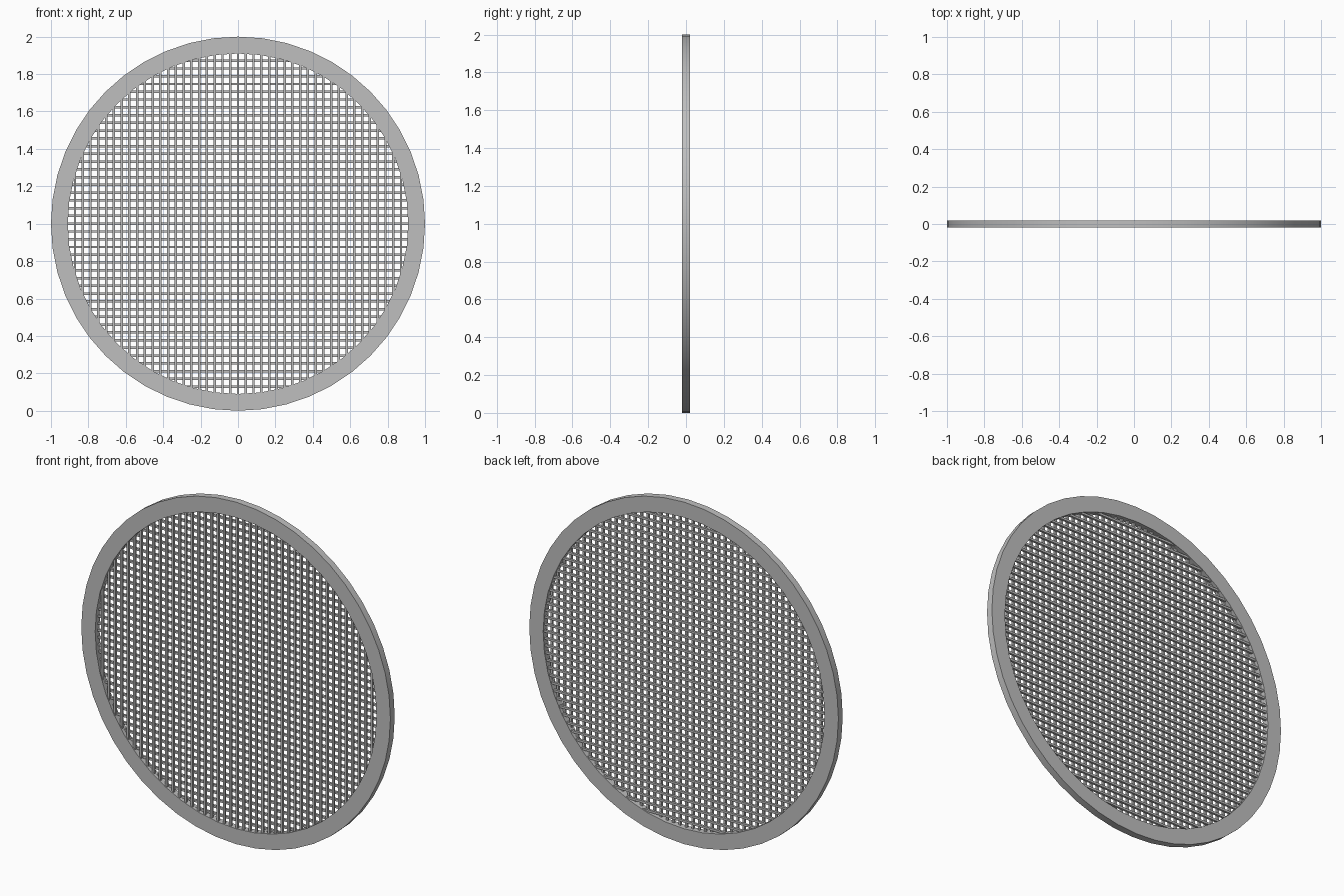
import bpy
import bmesh
import math
from mathutils import Matrix, Vector

cube = bpy.data.objects.get("Cube")
if cube:
    bpy.data.objects.remove(cube, do_unlink=True)

OUTER, INNER, HALF_DEPTH = 1.0, 0.91, 0.02
SIDES = 48
PITCH, BAR = 0.0415, 0.013
CENTRE = Vector((0, 0, 1))

grey = bpy.data.materials.new("grey metal")
grey.use_nodes = True
colour = (0.52, 0.52, 0.52, 1)
grey.diffuse_color = colour
grey.node_tree.nodes["Principled BSDF"].inputs["Base Color"].default_value = colour


def make_object(name, bm):
    bmesh.ops.recalc_face_normals(bm, faces=bm.faces)
    mesh = bpy.data.meshes.new(name)
    bm.to_mesh(mesh)
    bm.free()
    mesh.materials.append(grey)
    obj = bpy.data.objects.new(name, mesh)
    bpy.context.collection.objects.link(obj)
    return obj


# Rim: rectangular section spun round the y axis
bm = bmesh.new()
section = [(INNER, -HALF_DEPTH), (OUTER, -HALF_DEPTH),
           (OUTER, HALF_DEPTH), (INNER, HALF_DEPTH)]
verts = [bm.verts.new(CENTRE + Vector((0, y, r))) for r, y in section]
edges = [bm.edges.new((verts[i], verts[i - 1])) for i in range(4)]
bmesh.ops.spin(bm, geom=verts + edges, cent=CENTRE, axis=(0, 1, 0),
               angle=math.tau, steps=SIDES, use_merge=True)
bmesh.ops.remove_doubles(bm, verts=bm.verts, dist=0.0001)
rim = make_object("rim", bm)
bpy.context.view_layer.objects.active = rim
rim.select_set(True)
bpy.ops.object.shade_smooth_by_angle(angle=math.radians(30))


# Mesh: one layer of parallel bars, each ending just inside the rim
def bar_layer(name, vertical, y):
    bm = bmesh.new()
    count = int(INNER / PITCH)
    for i in range(-count, count + 1):
        offset = i * PITCH
        length = 2 * math.sqrt((INNER + 0.01) ** 2 - offset ** 2)
        if vertical:
            place, size = Vector((offset, y, 0)), (BAR, BAR, length)
        else:
            place, size = Vector((0, y, offset)), (length, BAR, BAR)
        matrix = Matrix.Translation(CENTRE + place) @ Matrix.Diagonal((*size, 1))
        bmesh.ops.create_cube(bm, size=1, matrix=matrix)
    return make_object(name, bm)


bar_layer("vertical_bars", True, -BAR / 2)
bar_layer("horizontal_bars", False, BAR / 2)
